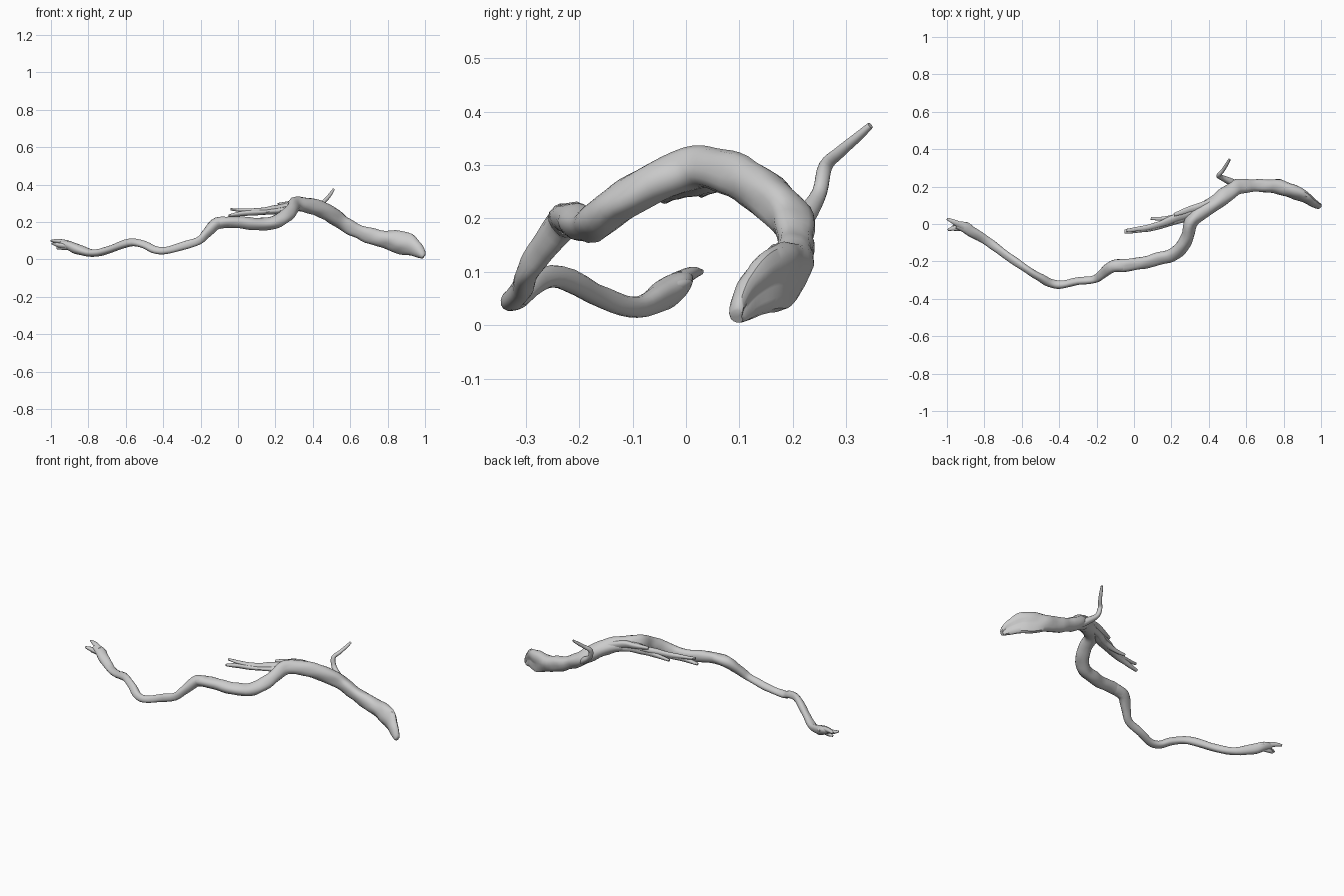
import bpy, bmesh, math
from mathutils import Vector, noise

SIDES = 16


def catmull(rows, steps):
    """Smoothly interpolate rows of numbers."""
    out, n = [], len(rows)
    for i in range(n - 1):
        a, b, c, d = (rows[max(0, min(n - 1, i + k))] for k in (-1, 0, 1, 2))
        for s in range(steps):
            t = s / steps
            out.append([0.5 * (2*q + (r - p)*t + (2*p - 5*q + 4*r - w)*t*t
                               + (3*q - p - 3*r + w)*t**3)
                        for p, q, r, w in zip(a, b, c, d)])
    out.append(list(rows[-1]))
    return out


def limb(name, rows, steps=4, ref=(0, 0, 1), rough=0.16, hollow=False):
    """Sweep a gnarled tube; each row is x, y, z, height radius, width radius."""
    rows = catmull(rows, steps)
    pts = [Vector(r[:3]) for r in rows]
    bm, rings = bmesh.new(), []
    for i, (p, r) in enumerate(zip(pts, rows)):
        t = (pts[min(i + 1, len(pts) - 1)] - pts[max(i - 1, 0)]).normalized()
        if hollow and p.x > 0.78:          # keep butt sections upright
            t = (t * Vector((1, 1, 0.4))).normalized()
        side = t.cross(Vector(ref)).normalized()
        up = side.cross(t)
        ring = []
        for k in range(SIDES):
            a = 2 * math.pi * k / SIDES
            o = side * math.cos(a) * r[4] + up * math.sin(a) * r[3]
            f = 1 + rough * noise.noise((p + o * 1.5) * 16)
            f += rough * 0.4 * math.sin(3 * a + i * 0.12)
            if hollow and p.x > 0.78:      # worn groove on the back of the butt
                g = min(1, (p.x - 0.78) / 0.12)
                f -= 0.6 * g * max(0, math.cos(a - math.pi * 1.05)) ** 3
            ring.append(bm.verts.new(p + o * f))
        rings.append(ring)
    for a, b in zip(rings, rings[1:]):
        for k in range(SIDES):
            j = (k + 1) % SIDES
            bm.faces.new((a[k], a[j], b[j], b[k]))
    for ring in (rings[0], rings[-1]):
        mid = bm.verts.new(sum((v.co for v in ring), Vector()) / SIDES)
        for k in range(SIDES):
            bm.faces.new((ring[k], ring[(k + 1) % SIDES], mid))
    bmesh.ops.recalc_face_normals(bm, faces=bm.faces)
    me = bpy.data.meshes.new(name)
    bm.to_mesh(me)
    bm.free()
    ob = bpy.data.objects.new(name, me)
    bpy.context.collection.objects.link(ob)
    bpy.ops.object.select_all(action='DESELECT')
    ob.select_set(True)
    bpy.context.view_layer.objects.active = ob
    bpy.ops.object.shade_smooth_by_angle(angle=math.radians(45))
    return ob


# Thin outer half of the main stem
limb("thin_stem", [
    (-.95, -.005, .088, .014, .018), (-.91, -.015, .077, .024, .027),
    (-.86, -.045, .056, .027, .028), (-.78, -.092, .034, .020, .024),
    (-.7, -.152, .048, .021, .022), (-.58, -.237, .09, .021, .020),
    (-.5, -.287, .077, .021, .022), (-.44, -.318, .05, .019, .022),
    (-.38, -.325, .048, .019, .021), (-.3, -.306, .07, .021, .021),
    (-.21, -.297, .1, .022, .021), (-.165, -.265, .145, .026, .025),
    (-.11, -.226, .195, .032, .032), (-.04, -.22, .199, .030, .030)])

# Thick inner half, ending in the broad torn butt
limb("thick_stem", [
    (-.1, -.226, .194, .030, .031), (-.04, -.22, .201, .031, .031),
    (.05, -.205, .195, .034, .034), (.13, -.184, .188, .033, .034),
    (.2, -.166, .198, .034, .035), (.255, -.125, .23, .036, .036),
    (.285, -.06, .262, .037, .034), (.305, .005, .29, .041, .037),
    (.35, .055, .291, .040, .040), (.43, .11, .272, .042, .042),
    (.5, .16, .237, .043, .042), (.56, .198, .195, .041, .041),
    (.63, .204, .157, .037, .034), (.71, .204, .127, .044, .035),
    (.8, .195, .107, .050, .040), (.87, .174, .09, .061, .040),
    (.915, .152, .08, .059, .036), (.955, .122, .057, .046, .028),
    (.985, .102, .03, .026, .021), (.995, .098, .016, .013, .014)], hollow=True)

# Upright twig on the back
limb("upright_twig", [
    (.56, .2, .18, .024, .024), (.51, .228, .213, .019, .019),
    (.465, .25, .25, .014, .014), (.453, .261, .298, .012, .013),
    (.475, .287, .324, .010, .011), (.495, .318, .35, .009, .009),
    (.511, .345, .374, .006, .006)], ref=(1, 0, 0), rough=.1)

# Side branch and split strips lying along the stem
strips = {
    "side_branch": [
        (-.05, -.04, .234, .006, .010), (.02, -.032, .246, .014, .015),
        (.1, -.018, .252, .015, .017), (.17, .004, .256, .016, .021),
        (.24, .032, .264, .020, .027), (.31, .06, .28, .022, .025),
        (.38, .085, .285, .022, .022)],
    "upper_strip": [
        (-.04, -.034, .269, .006, .008), (.02, -.026, .263, .010, .012),
        (.09, -.014, .260, .013, .014), (.16, .008, .267, .015, .018),
        (.23, .037, .279, .015, .021), (.3, .06, .294, .016, .021),
        (.38, .09, .298, .016, .018)],
    "back_strip": [
        (.09, .03, .247, .007, .007), (.16, .029, .252, .012, .011),
        (.24, .042, .262, .017, .017), (.32, .075, .278, .019, .018),
        (.42, .115, .27, .018, .018)],
    "short_strip": [
        (.215, .05, .295, .008, .009), (.29, .075, .300, .015, .016),
        (.35, .095, .302, .018, .019), (.43, .125, .283, .018, .020)]}
for name, rows in strips.items():
    limb(name, rows, rough=0.2)

# Splintered prongs at the thin end
prongs = [((-1.0, .028, .1), (-.96, .01, .098), (-.91, -.015, .085)),
          ((-.995, -.032, .086), (-.96, -.022, .078), (-.9, -.02, .07)),
          ((-.97, -.012, .06), (-.94, -.012, .064), (-.89, -.025, .068)),
          ((-.9, .008, .08), (-.885, -.008, .076), (-.865, -.035, .066))]
for i, p in enumerate(prongs):
    limb(f"end_prong_{i + 1}", [(*c, r, r * 1.1) for c, r in zip(p, (.005, .012, .017))],
         rough=0.15)
